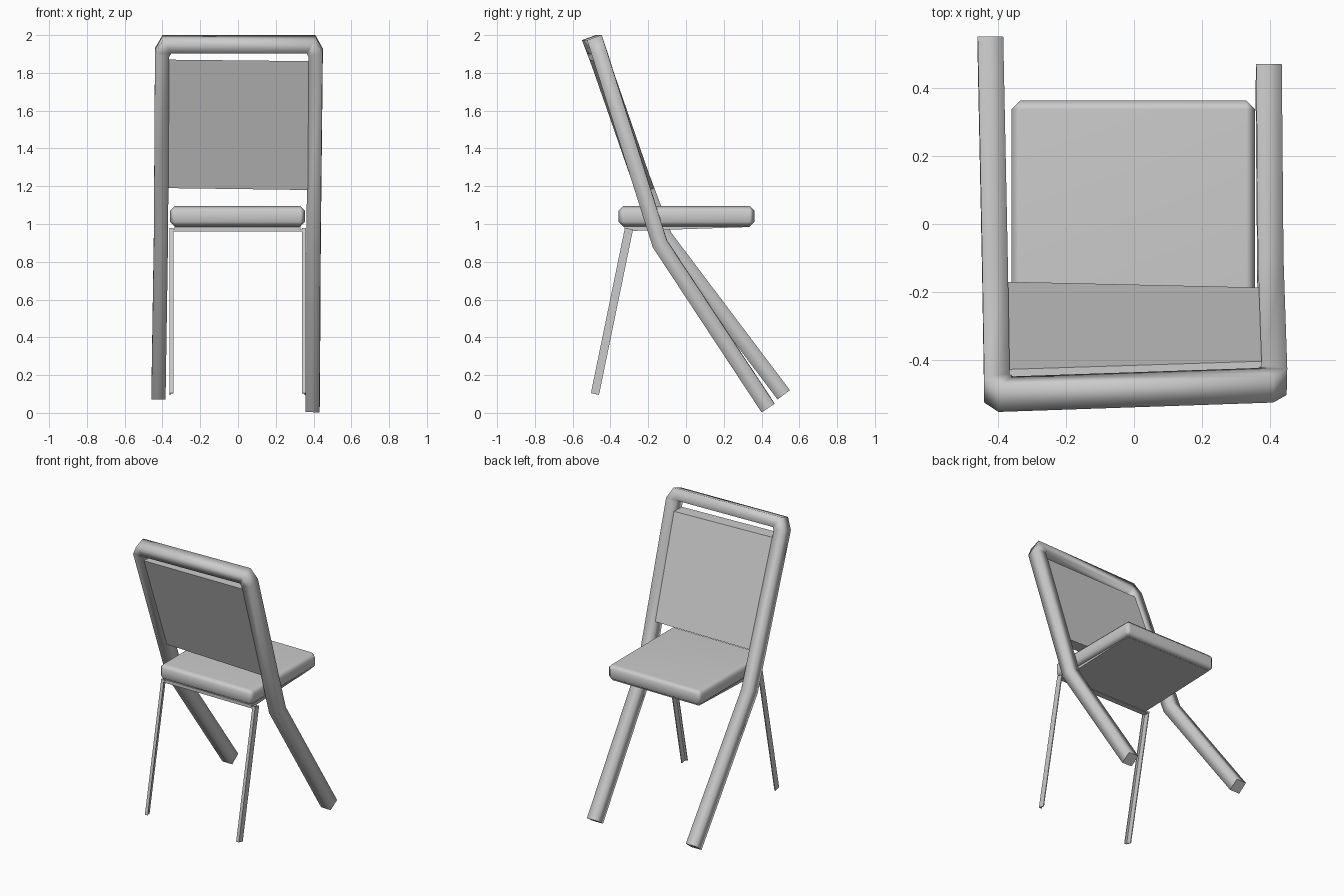
import bpy, bmesh
from mathutils import Vector

if "Cube" in bpy.data.objects:
    bpy.data.objects.remove(bpy.data.objects["Cube"])


def finish(name, bm, smooth=False):
    bmesh.ops.recalc_face_normals(bm, faces=bm.faces)
    for f in bm.faces:
        f.smooth = smooth and f.select is False
    me = bpy.data.meshes.new(name)
    bm.to_mesh(me)
    bm.free()
    ob = bpy.data.objects.new(name, me)
    bpy.context.collection.objects.link(ob)
    return ob


def sweep(name, path, profile, smooth=False):
    """Mitred sweep; profile = (x offset, in-plane offset) at the first point."""
    pts = [Vector(p) for p in path]
    dirs = [(b - a).normalized() for a, b in zip(pts, pts[1:])]
    v = dirs[0].cross(Vector((1, 0, 0))).normalized()
    u = v.cross(dirs[0])
    ring = [pts[0] + u * a + v * b for a, b in profile]
    rings = [ring]
    for i, d in enumerate(dirs, 1):
        n = (d + dirs[min(i, len(dirs) - 1)]).normalized()
        ring = [q + d * ((pts[i] - q).dot(n) / d.dot(n)) for q in ring]
        rings.append(ring)
    bm = bmesh.new()
    rv = [[bm.verts.new(q) for q in r] for r in rings]
    k = len(profile)
    for r0, r1 in zip(rv, rv[1:]):
        for j in range(k):
            bm.faces.new((r0[j], r0[(j + 1) % k], r1[(j + 1) % k], r1[j]))
    bm.faces.new(rv[0])
    bm.faces.new(rv[-1])
    # crisp edges where the tube is cut off
    bmesh.ops.recalc_face_normals(bm, faces=bm.faces)
    for r in (rv[0], rv[-1]):
        for j in range(k):
            bm.edges.get((r[j], r[(j + 1) % k])).smooth = False
    return finish(name, bm, smooth)


def box(name, lo, hi, bevel=0.0, move=None):
    bm = bmesh.new()
    bmesh.ops.create_cube(bm, size=1)
    for vert in bm.verts:
        vert.co = Vector([l + (c + 0.5) * (h - l) for l, h, c in zip(lo, hi, vert.co)])
        if move:
            move(vert.co)
    if bevel:
        bmesh.ops.bevel(bm, geom=bm.edges[:], offset=bevel, segments=1,
                        profile=0.5, affect='EDGES')
    return finish(name, bm, bool(bevel))


# Main square tube: one foot, up the back, across the top, down to the other foot
sweep("main_tube_frame", [
    (-0.421, 0.517, 0.096), (-0.408, -0.115, 0.935),
    (-0.402, -0.482, 1.908), (-0.376, -0.499, 1.952),
    (0.386, -0.473, 1.952), (0.411, -0.459, 1.908),
    (0.400, -0.138, 0.895), (0.395, 0.435, 0.026)],
    [(-0.0375, -0.041), (0.0375, -0.041), (0.0375, 0.041), (-0.0375, 0.041)], True)


# Back panel as deep as the tube, slightly skewed to follow both uprights
def lean(co):
    left = co.x < 0
    z0, z1 = (1.19, 1.87) if left else (1.18, 1.862)
    co.z = z0 + (z1 - z0) * co.z
    if left:
        co.y += -0.115 - 0.378 * (co.z - 0.935)
    else:
        co.y += -0.138 - 0.317 * (co.z - 0.895)


box("back_panel", (-0.37, -0.042, 0), (0.375, 0.042, 1), move=lean)

# Seat cushion with chamfered edges
seat = box("seat", (-0.36, -0.357, 0.985), (0.355, 0.362, 1.096), 0.026)
seat.modifiers.new("even_shading", 'WEIGHTED_NORMAL')


# Sloping plate under the seat
def slope(co):
    if co.z < 0.97:
        co.z = 0.962 if co.y < 0 else 0.984
    else:
        co.z = 0.995


box("seat_underplate", (-0.335, -0.325, 0.96), (0.33, 0.336, 0.99), move=slope)

# Thin angle-section legs and the rail joining them
for side, label in ((-1, "left"), (1, "right")):
    x = -0.363 if side < 0 else 0.359
    s = -side
    sweep("thin_leg_" + label, [(x, -0.482, 0.10), (x, -0.302, 0.975)],
          [(0, -0.022), (0.021 * s, -0.022), (0.021 * s, -0.016),
           (0.006 * s, -0.016), (0.006 * s, 0.022), (0, 0.022)])
box("thin_leg_rail", (-0.36, -0.325, 0.960), (0.356, -0.285, 0.970))
